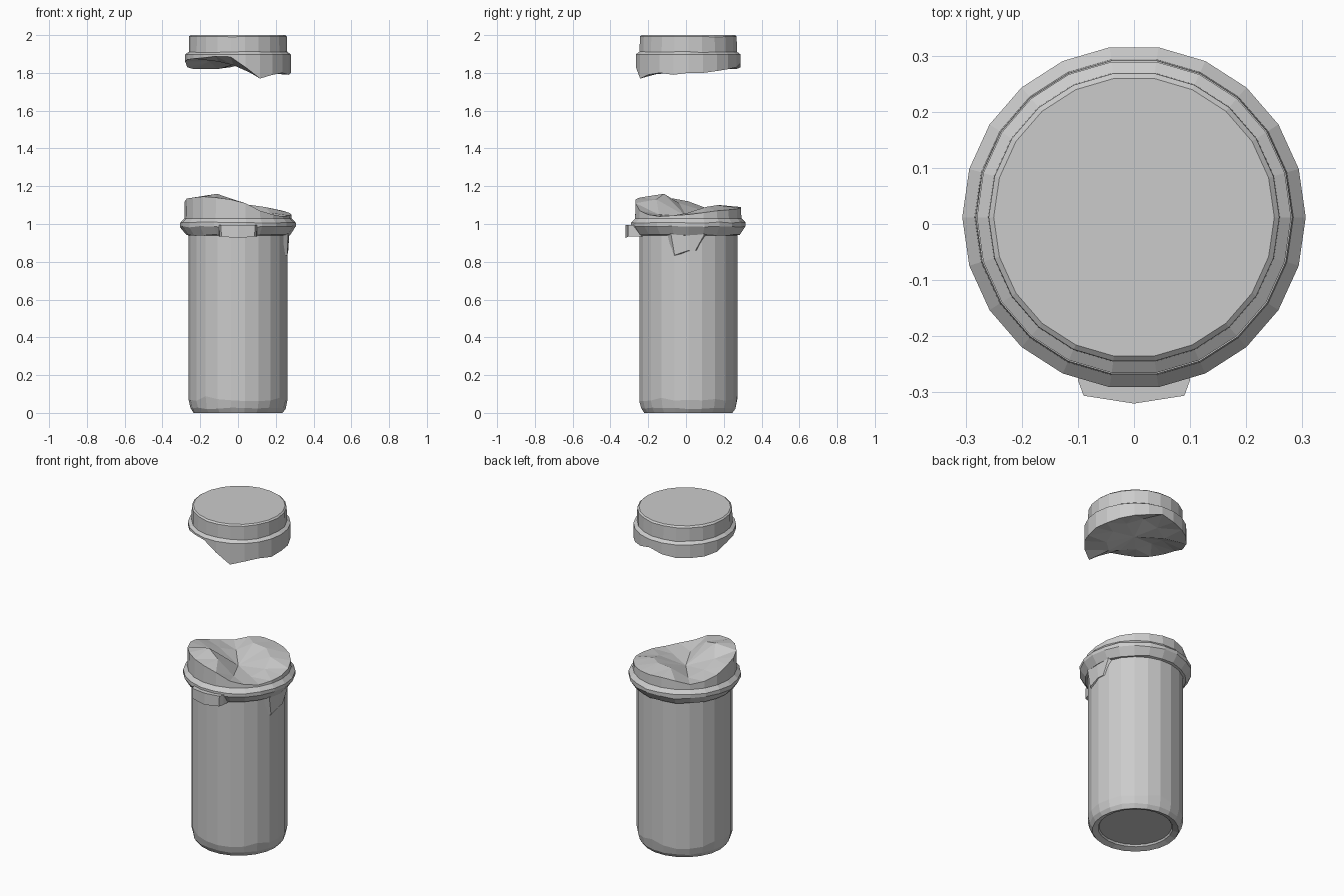
import bpy, bmesh, random
from math import cos, sin, pi

if "Cube" in bpy.data.objects:
    bpy.data.objects.remove(bpy.data.objects["Cube"])

random.seed(4)
SIDES = 22
CY = 0.012   # the canister sits slightly behind the front lug


def finish(name, bm):
    bmesh.ops.recalc_face_normals(bm, faces=bm.faces)
    me = bpy.data.meshes.new(name)
    bm.to_mesh(me)
    bm.free()
    ob = bpy.data.objects.new(name, me)
    bpy.context.collection.objects.link(ob)
    return ob


def ring(bm, r, heights, jitter=0.0):
    n = len(heights)
    return [bm.verts.new((r * cos(2 * pi * i / n), CY + r * sin(2 * pi * i / n),
                          h + random.uniform(-jitter, jitter)))
            for i, h in enumerate(heights)]


def bridge(bm, a, b):
    for i in range(len(a)):
        j = (i + 1) % len(a)
        bm.faces.new((a[i], a[j], b[j], b[i]))


def close_torn(bm, rim, middle, radius, centre):
    """Faceted broken surface: rim -> half as many inner points -> centre."""
    inner = ring(bm, radius, middle)
    c = bm.verts.new((0.0, CY - 0.01, centre))
    n, m = len(rim), len(inner)
    for k in range(m):
        q = (k + 1) % m
        a, b, d = rim[2 * k], rim[(2 * k + 1) % n], rim[(2 * k + 2) % n]
        bm.faces.new((a, b, inner[k]))
        bm.faces.new((b, inner[q], inner[k]))
        bm.faces.new((b, d, inner[q]))
        bm.faces.new((inner[k], inner[q], c))


def lathe(name, profile, rim_r, rim, middle, mid_r, centre):
    """Turned wall with a flat first cap and a torn last edge."""
    bm = bmesh.new()
    prev = None
    for r, z, jit in profile:
        cur = ring(bm, r, [z] * SIDES, jit)
        if prev:
            bridge(bm, prev, cur)
        else:
            bm.faces.new(cur)
        prev = cur
    edge = ring(bm, rim_r, rim)
    bridge(bm, prev, edge)
    close_torn(bm, edge, middle, mid_r, centre)
    return finish(name, bm)


# Lower canister: recessed base, wall, flared collar and torn neck
lathe("canister_body",
      [(0.198, 0.022, 0), (0.204, 0.012, 0), (0.236, 0.0, 0), (0.252, 0.024, 0.004),
       (0.262, 0.075, 0.014), (0.262, 0.94, 0), (0.275, 0.942, 0.004),
       (0.306, 0.985, 0.004), (0.306, 1.008, 0.003), (0.284, 1.03, 0)],
      0.282,
      [1.05, 1.06, 1.07, 1.075, 1.08, 1.085, 1.09, 1.08, 1.06, 1.07, 1.09,
       1.12, 1.135, 1.14, 1.145, 1.14, 1.13, 1.11, 1.07, 1.05, 1.04, 1.045],
      [1.06, 1.09, 1.10, 1.10, 1.05, 1.08, 1.11, 1.16, 1.13, 1.05, 1.04],
      0.17, 1.04)

# Upper cap: flat disc, stepped band and torn underside
lathe("broken_cap",
      [(0.250, 2.0, 0), (0.259, 1.992, 0.002), (0.260, 1.91, 0.003), (0.280, 1.898, 0)],
      0.280,
      [1.80, 1.80, 1.81, 1.82, 1.83, 1.85, 1.83, 1.82, 1.82, 1.82, 1.83,
       1.86, 1.87, 1.875, 1.88, 1.888, 1.885, 1.83, 1.77, 1.79, 1.80, 1.79],
      [1.82, 1.84, 1.87, 1.84, 1.82, 1.86, 1.88, 1.86, 1.84, 1.80, 1.80],
      0.16, 1.85)


def prism(name, lower, upper):
    """Closed block between two (x, y, z) outlines."""
    bm = bmesh.new()
    a = [bm.verts.new(p) for p in lower]
    b = [bm.verts.new(p) for p in upper]
    bm.faces.new(a)
    bm.faces.new(b)
    bridge(bm, a, b)
    return finish(name, bm)


# Latch lug on the front of the collar
plan = [(-0.10, -0.22), (-0.098, -0.278), (-0.088, -0.306), (0, -0.32),
        (0.088, -0.306), (0.098, -0.278), (0.10, -0.22)]
prism("front_lug", [(x, y, 0.925 + abs(x) * 0.1) for x, y in plan],
      [(x * 1.02, y, 0.995) for x, y in plan])

# Shallow ramp under the collar on the right
prism("right_ramp",
      [(0.24, -0.07, 0.83), (0.262, -0.06, 0.835), (0.266, 0.012, 0.86),
       (0.262, 0.05, 0.86), (0.24, 0.07, 0.86)],
      [(0.24, -0.10, 0.95), (0.264, -0.08, 0.95), (0.272, 0.012, 0.95),
       (0.264, 0.10, 0.95), (0.24, 0.11, 0.95)])
